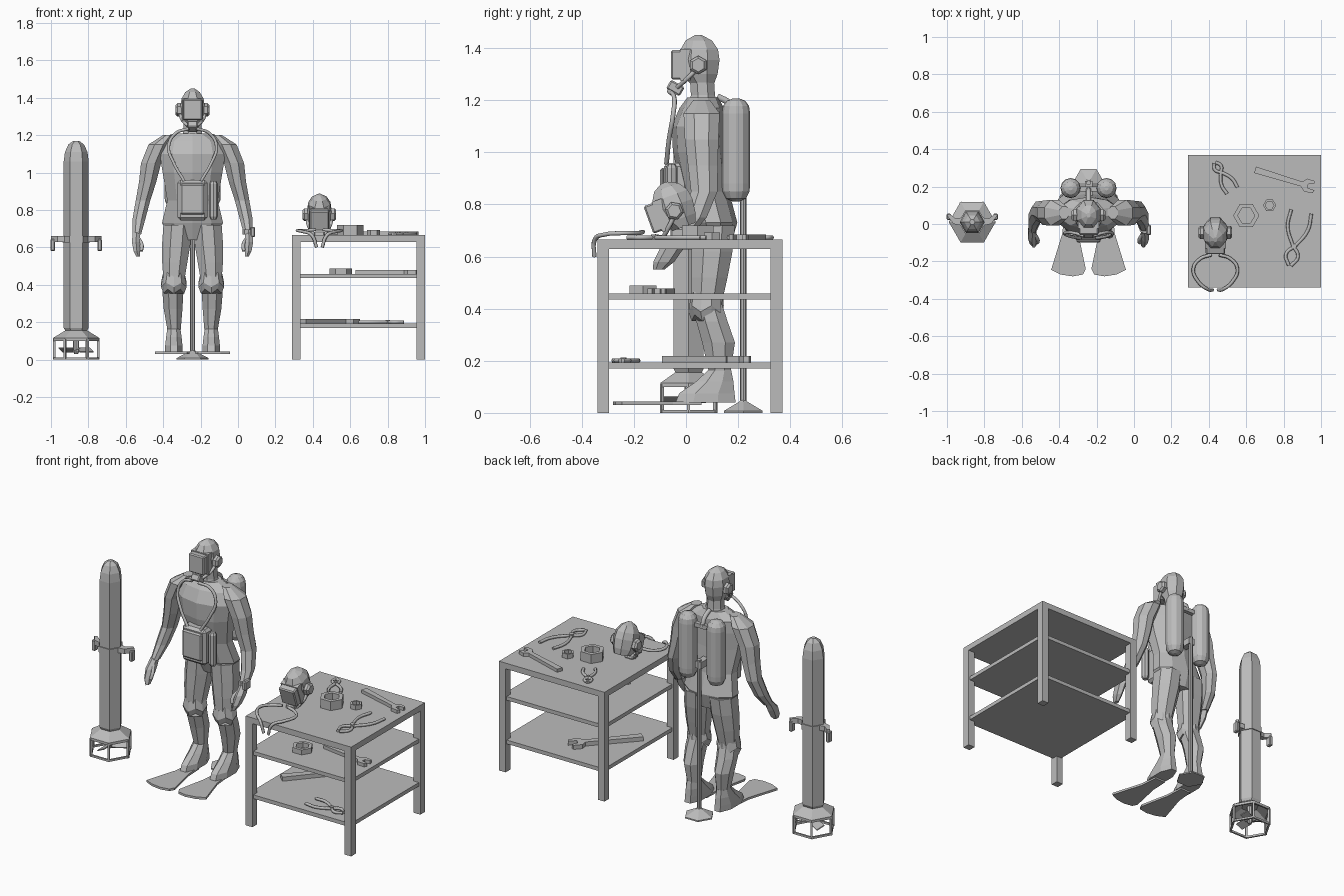
import bpy, bmesh
from math import cos, sin, pi, radians
from mathutils import Matrix, Vector

if "Cube" in bpy.data.objects:
    bpy.data.objects.remove(bpy.data.objects["Cube"])

grey = bpy.data.materials.new("plain grey")
grey.use_nodes = True
grey.diffuse_color = (0.5, 0.5, 0.5, 1)
grey.node_tree.nodes["Principled BSDF"].inputs["Base Color"].default_value = (0.5, 0.5, 0.5, 1)


def place(x=0, y=0, z=0, rx=0, rz=0):
    return Matrix.Translation((x, y, z)) @ Matrix.Rotation(radians(rz), 4, 'Z') @ Matrix.Rotation(radians(rx), 4, 'X')


def finish(name, bm, m):
    bmesh.ops.recalc_face_normals(bm, faces=bm.faces)
    me = bpy.data.meshes.new(name)
    bm.to_mesh(me)
    bm.free()
    me.transform(m)
    me.materials.append(grey)
    ob = bpy.data.objects.new(name, me)
    bpy.context.collection.objects.link(ob)
    return ob


def loft(name, rings, n=8, m=Matrix(), cap=True, phase=None, zig=0):
    """Skin elliptical level rings given as (x, y, z, rx, ry)."""
    bm = bmesh.new()
    p = pi / n if phase is None else phase
    loops = [[bm.verts.new((x + rx * cos(p + 2 * pi * i / n), y + ry * sin(p + 2 * pi * i / n),
                            z + zig * (-1) ** i)) for i in range(n)] for x, y, z, rx, ry in rings]
    pairs = list(zip(loops, loops[1:]))
    if cap:
        bm.faces.new(loops[0])
        bm.faces.new(loops[-1])
    else:
        pairs.append((loops[-1], loops[0]))
    for a, b in pairs:
        for i in range(n):
            bm.faces.new((a[i], a[i - 1], b[i - 1], b[i]))
    return finish(name, bm, m)


def turned(name, profile, n=6, m=Matrix(), cap=True, phase=0):
    return loft(name, [(0, 0, z, r, r) for r, z in profile], n, m, cap, phase)


def box(name, lo, hi, m=Matrix(), bevel=0):
    bm = bmesh.new()
    bmesh.ops.create_cube(bm, size=1)
    for v in bm.verts:
        v.co = Vector([(a + b) / 2 + c * (b - a) for a, b, c in zip(lo, hi, v.co)])
    if bevel:
        bmesh.ops.bevel(bm, geom=bm.edges[:], offset=bevel, segments=1, affect='EDGES')
    return finish(name, bm, m)


def prism(name, pts, h, m=Matrix()):
    bm = bmesh.new()
    f = bm.faces.new([bm.verts.new((x, y, 0)) for x, y in pts])
    top = bmesh.ops.extrude_face_region(bm, geom=[f])["geom"]
    bmesh.ops.translate(bm, vec=(0, 0, h), verts=[v for v in top if isinstance(v, bmesh.types.BMVert)])
    return finish(name, bm, m)


def tube(name, pts, r, m=Matrix()):
    cu = bpy.data.curves.new(name, 'CURVE')
    cu.dimensions = '3D'
    cu.bevel_depth, cu.bevel_resolution, cu.resolution_u, cu.use_fill_caps = r, 1, 5, True
    sp = cu.splines.new('BEZIER')
    sp.bezier_points.add(len(pts) - 1)
    for b, p in zip(sp.bezier_points, pts):
        b.co = m @ Vector(p)
        b.handle_left_type = b.handle_right_type = 'AUTO'
    cu.materials.append(grey)
    ob = bpy.data.objects.new(name, cu)
    bpy.context.collection.objects.link(ob)


SIDES = (("left", 1), ("right", -1))

# Workbench
box("table_top", (.29, -.34, .63), (1, .37, .665))
for i, x in enumerate((.29, .955)):
    for j, y in enumerate((-.34, .325)):
        box(f"table_leg_{i}{j}", (x, y, 0), (x + .045, y + .045, .63))
for name, z in (("upper_shelf", .435), ("lower_shelf", .17)):
    box(name, (.3, -.33, z), (.99, .36, z + .023))


# Tools
def nut(name, x, y, z, r, h):
    turned(name, [(r, 0), (r, h), (r * .65, h), (r * .65, 0)], 6, place(x, y, z), False)


def wrench(name, x, y, z, rz, s=1.0, h=.02):
    pts = [(-.17, -.018), (.09, -.013), (.115, -.035), (.16, -.03), (.165, -.012), (.125, -.01),
           (.125, .012), (.155, .022), (.15, .036), (.11, .036), (.09, .013), (-.17, .018)]
    prism(name, [(a * s, b * s) for a, b in pts], h, place(x, y, z, 0, rz))


def pliers(name, x, y, z, rz, s=1.0):
    m = place(x, y, z + .008, 0, rz)
    for side, d in SIDES:
        pts = [(.055, .19), (.055, .1), (.01, .01), (-.033, -.05), (-.006, -.105)]
        tube(f"{name}_{side}_arm", [(d * a * s, b * s, 0) for a, b in pts], .009, m)
    turned(name + "_pivot", [(.015 * s, -.008), (.015 * s, .012)], 8, m)


nut("large_nut", .6, .045, .665, .07, .055)
nut("small_nut", .725, .1, .665, .035, .028)
wrench("bench_wrench", .81, .24, .665, -17)
pliers("bench_pliers", .855, -.12, .665, -12)
pliers("small_pliers", .465, .275, .665, -148, .6)
nut("shelf_nut", .55, -.165, .458, .06, .03)
wrench("upper_wrench", .8, -.09, .458, -10)
wrench("lower_wrench", .49, .08, .193, 48, 1.25, .025)
pliers("lower_pliers", .8, -.24, .193, 85, .8)

# Diver body
X = -.243
D = place(X)
loft("torso", [(0, .11, .64, .11, .06), (0, .105, .73, .172, .092), (0, .075, .85, .142, .09),
               (0, .05, 1.0, .168, .1), (0, .045, 1.1, .185, .1), (0, .06, 1.17, .165, .085),
               (0, .065, 1.21, .08, .06)], 10, D)
loft("neck", [(0, .065, 1.18, .065, .058), (0, .065, 1.22, .053, .05), (0, .06, 1.3, .05, .05)], 8, D)
for side, d in SIDES:
    def limb(part, rings, n=8, zig=0):
        loft(f"{side}_{part}", [(d * r[0],) + r[1:] for r in rings], n, D, zig=zig)
    limb("arm", [(.13, .06, 1.2, .03, .035), (.18, .06, 1.15, .06, .075), (.222, .06, 1.05, .058, .07),
                 (.24, .065, .95, .05, .062), (.265, .07, .85, .042, .055), (.287, .035, .75, .037, .048),
                 (.298, -.02, .67, .025, .033)])
    limb("hand", [(.3, -.02, .68, .022, .03), (.302, -.055, .63, .026, .045), (.298, -.085, .58, .02, .04),
                  (.29, -.105, .55, .012, .022)], 6)
    tube(f"{side}_thumb", [(d * .29, -.05, .65), (d * .27, -.09, .61), (d * .275, -.1, .58)], .01, D)
    limb("leg", [(.08, .105, .72, .082, .09), (.087, .1, .62, .082, .085), (.095, .09, .52, .073, .075),
                 (.1, .08, .42, .06, .062), (.105, .1, .35, .06, .065), (.104, .125, .27, .054, .068),
                 (.098, .13, .14, .036, .042)])
    limb("knee_pad", [(.1, .08, .365, .058, .058), (.1, .077, .4, .072, .068), (.1, .08, .455, .06, .062)],
         10, .012)
    limb("foot", [(.1, .075, .04, .05, .125), (.1, .08, .075, .05, .115), (.1, .11, .12, .045, .078),
                  (.1, .13, .165, .038, .047)])
    fin = [(.06, .06), (.055, -.05), (.015, -.24), (.03, -.27), (.085, -.28), (.15, -.27),
           (.2, -.245), (.14, -.05), (.13, .06)]
    prism(f"{side}_fin", [(d * a, b) for a, b in fin], .013, place(X, 0, .03))
    # Air tanks
    turned(f"{side}_tank", [(.015, .812), (.038, .822), (.052, .85), (.054, .88), (.054, 1.15),
                            (.05, 1.178), (.035, 1.198), (.012, 1.207)], 12, place(X + d * .096, .192))
    # Breathing hose
    tube(f"{side}_hose", [(d * .02, -.065, 1.235), (d * .09, -.045, 1.21), (d * .128, -.05, 1.14),
                          (d * .1, -.065, 1.05), (d * .045, -.075, .955)], .009, D)

# Chest pack, manifold, wrist gauge
box("chest_pack", (-.08, -.085, .745), (.08, .01, .96), D, .015)
box("chest_pack_cover", (-.065, -.1, .775), (.065, -.08, .94), D, .008)
turned("side_canister", [(.015, .75), (.023, .765), (.023, .94), (.015, .955)], 8, place(X + .112, -.055))
box("tank_bridge", (-.09, .175, 1.13), (.09, .2, 1.155), D)
tube("manifold_pipe", [(0, .19, 1.14), (0, .17, 1.185), (0, .12, 1.215)], .014, D)
box("wrist_gauge", (.31, -.06, .655), (.335, -.005, .71), D, .006)
turned("gauge_strap", [(.032, .67), (.032, .695)], 8, place(X + .3, -.02))

# Display stand
turned("stand_base", [(.085, 0), (.085, .008), (.02, .042), (.012, .05)], 6, place(X, .22))
turned("stand_pole", [(.013, .04), (.013, .95)], 8, place(X, .22))
box("stand_clamp", (-.02, .1, .9), (.02, .23, .94), D)


# Helmet with mask, origin between the ear pieces
def helmet(name, m):
    loft(name + "_shell", [(0, .015, -.07, .05, .05), (0, .005, -.035, .063, .075), (0, .004, .02, .07, .084),
                           (0, .004, .06, .064, .078), (0, .002, .095, .042, .054), (0, 0, .115, .01, .014)], 8, m)
    box(name + "_mask", (-.052, -.105, -.055), (.052, -.06, .057), m, .006)
    box(name + "_mask_skirt", (-.056, -.07, -.06), (.056, -.03, .062), m)
    tip = m @ place(0, -.088, -.088, -30)
    box(name + "_mouthpiece", (-.028, -.03, -.02), (.028, .03, .02), tip, .006)
    for side, d in SIDES:
        ear = m @ Matrix.Translation((d * .06, 0, 0)) @ Matrix.Rotation(d * pi / 2, 4, 'Y')
        turned(f"{name}_{side}_ear", [(.036, 0), (.036, .02), (.026, .03)], 6, ear)
        tube(f"{name}_{side}_strap", [(d * .066, 0, -.01), (d * .058, -.04, -.05), (d * .025, -.08, -.085)], .009, m)


helmet("worn_helmet", place(X, .047, 1.335))
helmet("spare_helmet", place(.435, -.045, .775, 20))
for side, d in SIDES:
    tube(f"spare_{side}_hose", [(.435 + d * a, y, z) for a, y, z in
         ((.02, -.165, .695), (.08, -.185, .69), (.118, -.24, .69), (.09, -.31, .685),
          (.04, -.35, .665), (.015, -.352, .6))], .009)

# Underwater scooter
S = place(-.865, .01)
turned("scooter_body", [(.05, .14), (.067, .17), (.067, 1.06), (.06, 1.11), (.042, 1.15), (.015, 1.17)], 6, S)
turned("scooter_skirt", [(.06, .155), (.125, .115), (.125, .1), (.115, .1), (.05, .14)], 6, S, False)
turned("guard_ring", [(.125, 0), (.125, .012), (.113, .012), (.113, 0)], 6, S, False)
turned("propeller_hub", [(.01, .03), (.016, .045), (.016, .14)], 8, S)
for i in range(6):
    box(f"guard_post_{i}", (.112, -.006, 0), (.124, .006, .11), S @ place(rz=60 * i))
for i in range(3):
    box(f"propeller_blade_{i}", (.01, -.025, -.003), (.095, .025, .003), S @ place(0, 0, .052, 25, 120 * i + 30))
turned("handle_band", [(.073, .625), (.073, .66)], 6, S)
for side, d in SIDES:
    arm = [(.05, -.02), (.1, -.01), (.135, .035), (.122, .045), (.09, .02), (.05, .025)]
    prism(f"{side}_handle_arm", [(d * a, b) for a, b in arm], .03, S @ place(z=.63))
    box(f"{side}_handle_grip", (d * .125 - .012, .012, .58), (d * .125 + .012, .045, .645), S, .005)
